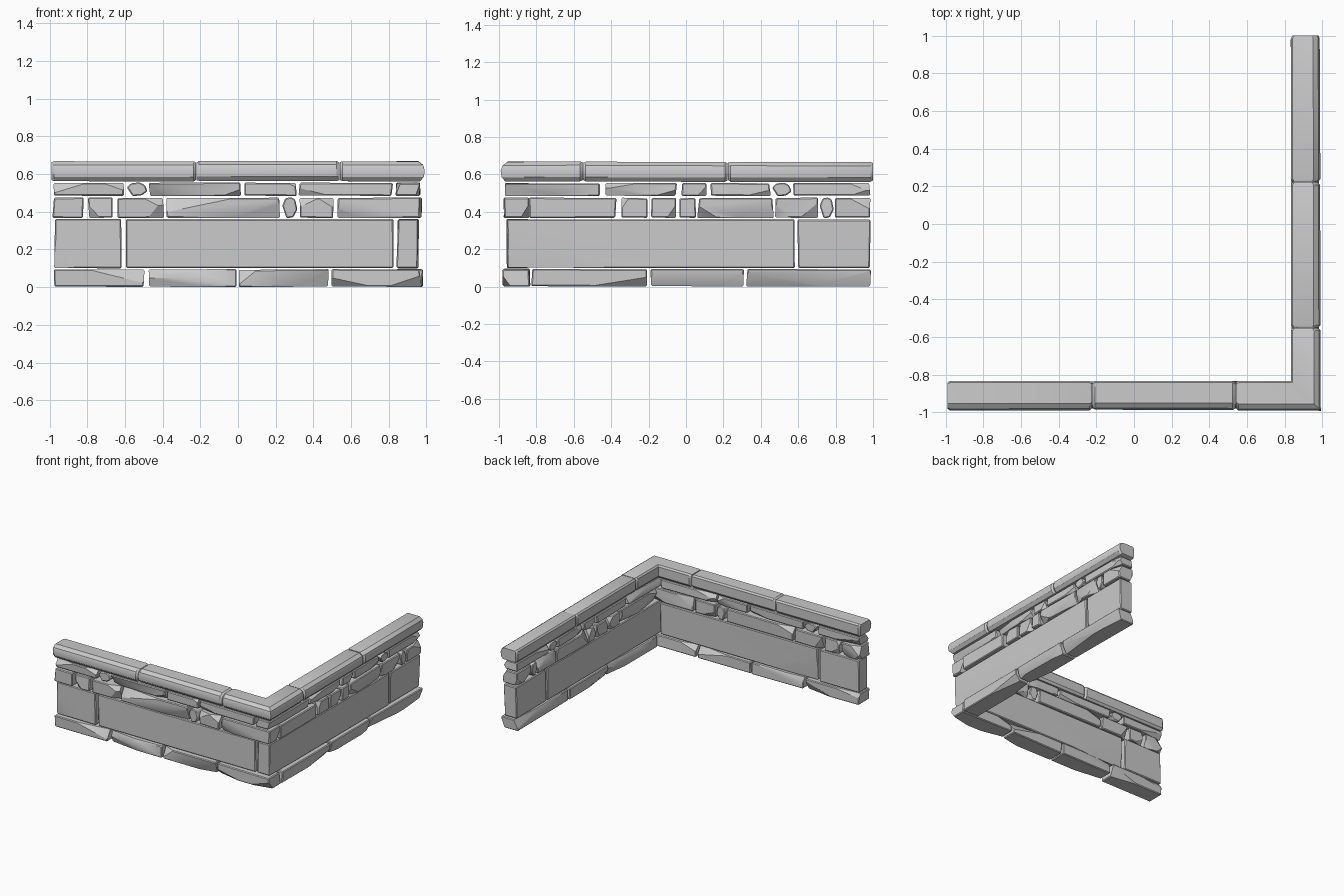
import bpy, bmesh, math, random
from mathutils import Vector

if "Cube" in bpy.data.objects:
    bpy.data.objects.remove(bpy.data.objects["Cube"])

random.seed(11)
R = random.uniform

# Wall coordinates: s along an arm, d depth in from the outer face, z up
ARM = {
    "front": lambda s, d, z: Vector((s, -1 + d, z)),
    "right": lambda s, d, z: Vector((1 - d, s, z)),
    "corner": lambda s, d, z: Vector((1 - d, -1 + d, z)),
}


def finish(name, bm):
    bmesh.ops.recalc_face_normals(bm, faces=bm.faces)
    me = bpy.data.meshes.new(name)
    bm.to_mesh(me)
    bm.free()
    ob = bpy.data.objects.new(name, me)
    bpy.context.collection.objects.link(ob)
    bpy.ops.object.select_all(action='DESELECT')
    ob.select_set(True)
    bpy.context.view_layer.objects.active = ob
    bpy.ops.object.shade_smooth_by_angle(angle=math.radians(30))
    return ob


def chip(bm, corner, signs, ext):
    """Slice a triangular facet off one corner; ext = reach along s, d, z."""
    n = Vector([signs[i] / ext[i] for i in range(3)])
    p = Vector(corner) - Vector((signs[0] * ext[0], 0, 0))
    bmesh.ops.bisect_plane(bm, geom=bm.verts[:] + bm.edges[:] + bm.faces[:],
                           plane_co=p, plane_no=n.normalized(), clear_outer=True)
    bmesh.ops.holes_fill(bm, edges=[e for e in bm.edges if e.is_boundary])


def stone(name, arm, a, b, z0, z1, d0, d1, chips, depth, pebble=False):
    """A rough block: jittered outline through the wall, bevelled and chipped."""
    h, m = z1 - z0, (z0 + z1) / 2
    if pebble:
        c = (b - a) * 0.28
        outline = [(a + c, z0), (b - c, z0 + .004), (b, m - .01), (b - c * .5, z1 - .012),
                   (b - c * 1.4, z1), (a + c * .7, z1 - .005), (a, m + .01)]
    else:
        k = min(0.012, (b - a) * 0.08)
        outline = [(a + R(0, k), z0 + R(0, .004)), (b - R(0, k), z0 + R(0, .004)),
                   (b - R(0, k), z1 - R(0, .005)), (a + R(0, k), z1 - R(0, .005))]
    bm = bmesh.new()
    rings = []
    for d in (d0, d1):
        rings.append([bm.verts.new((s, d + R(-.005, .005), z)) for s, z in outline])
    n = len(outline)
    bm.faces.new(rings[0])
    bm.faces.new(rings[1][::-1])
    for i in range(n):
        j = (i + 1) % n
        bm.faces.new((rings[0][j], rings[0][i], rings[1][i], rings[1][j]))
    bmesh.ops.recalc_face_normals(bm, faces=bm.faces)
    bmesh.ops.bevel(bm, geom=bm.edges[:], offset=0.006, segments=1, affect='EDGES')
    if not pebble:
        spots = [(i, j, k) for i in (-1, 1) for j in (-1, 1) for k in (-1, 1)]
        for sg in random.sample(spots, chips):
            co = (b if sg[0] > 0 else a, d1 if sg[1] > 0 else d0, z1 if sg[2] > 0 else z0)
            chip(bm, co, sg, ((b - a) * R(.2, .65), R(.5, 1) * depth, h * R(.45, .95)))
    for v in bm.verts:
        v.co = ARM[arm](*v.co)
    finish(name, bm)


# Courses: z range, depth range, chips per stone, chip depth, joints on each arm
COURSES = [
    ("base_stone", 0.0, .096, .022, .165, 3, .05,
     [(-.98, -.49), (-.475, -.005), (0, .485), (.49, .975)],
     [(-.83, -.20), (-.19, .315), (.32, .99)], []),
    ("large_block", .098, .362, .042, .155, 1, .02,
     [(-.98, -.61), (-.60, .83)],
     [(-.96, .585), (.592, .99)], []),
    ("middle_stone", .366, .477, .028, .16, 3, .05,
     [(-.985, -.815), (-.80, -.655), (-.648, -.39), (-.385, .23), (.235, .315), (.32, .515), (.522, .975)],
     [(-.84, -.37), (-.355, -.20), (-.19, -.045), (-.04, .055), (.06, .47), (.475, .71), (.715, .79), (.795, .99)],
     [.235, .715]),
    ("upper_stone", .483, .556, .035, .16, 3, .045,
     [(-.985, -.60), (-.59, -.48), (-.475, .02), (.025, .315), (.32, .825)],
     [(-.975, -.45), (-.44, -.045), (-.03, .12), (.125, .455), (.46, .565), (.57, .99)],
     [-.59, .46]),
]
for name, z0, z1, d0, d1, chips, depth, front, right, pebbles in COURSES:
    for arm, spans in (("front", front), ("right", right)):
        for i, (a, b) in enumerate(spans):
            stone(f"{name}_{arm}_{i + 1}", arm, a, b, z0, z1, d0, d1, chips, depth, a in pebbles)

# Rounded coping profile (d, z)
COPING = [(.168, .58), (.168, .655), (.158, .668), (.045, .668), (.018, .648),
          (.009, .62), (.014, .585), (.035, .562), (.155, .562)]


def coping(name, stations):
    """Sweep the coping profile along (arm, s) stations, ends slightly drawn in."""
    (a0, s0), (a1, s1) = stations[0], stations[-1]
    path = ([(a0, s0, .88), (a0, s0 + .014, 1)] + [(a, s, 1) for a, s in stations[1:-1]]
            + [(a1, s1 - .014, 1), (a1, s1, .88)])
    bm = bmesh.new()
    rings = []
    for arm, s, k in path:
        dj, zj = R(0, .006), R(-.002, .002)
        if arm == "corner":
            dj = 0
        rings.append([bm.verts.new(ARM[arm](s, .09 + (d - .09) * k + dj * (d < .1),
                                            .615 + (z - .615) * k + zj)) for d, z in COPING])
    n = len(COPING)
    for p, q in zip(rings, rings[1:]):
        for i in range(n):
            j = (i + 1) % n
            bm.faces.new((p[i], p[j], q[j], q[i]))
    bm.faces.new(rings[0])
    bm.faces.new(rings[-1])
    finish(name, bm)


coping("coping_front_1", [("front", -.99), ("front", -.222)])
coping("coping_front_2", [("front", -.22), ("front", .538)])
coping("coping_corner", [("front", .54), ("corner", 0), ("right", -.552)])
coping("coping_right_1", [("right", -.55), ("right", .222)])
coping("coping_right_2", [("right", .225), ("right", 1.0)])
